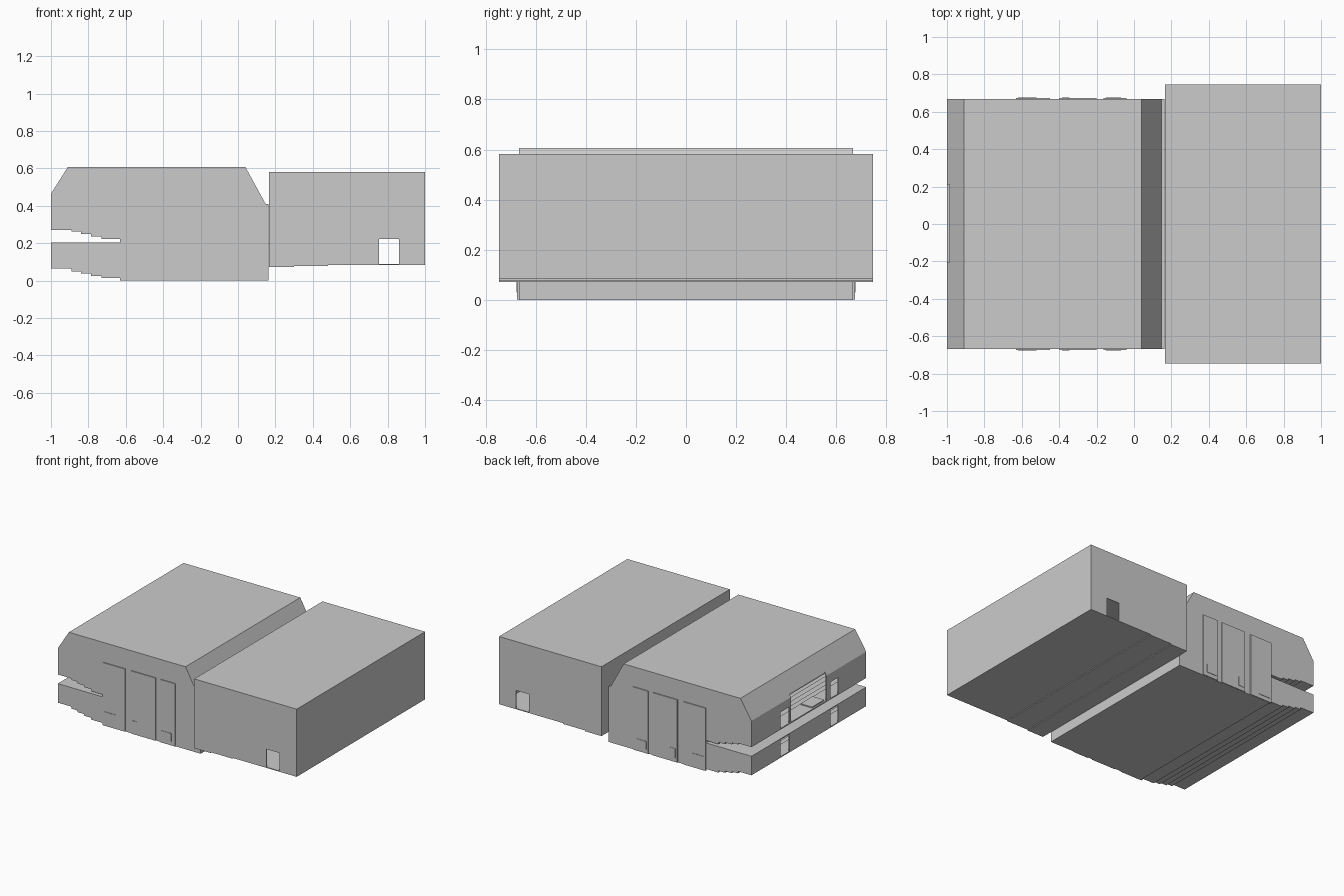
import bpy, bmesh

if "Cube" in bpy.data.objects:
    bpy.data.objects.remove(bpy.data.objects["Cube"])


def make_object(name, bm):
    bmesh.ops.recalc_face_normals(bm, faces=bm.faces)
    mesh = bpy.data.meshes.new(name)
    bm.to_mesh(mesh)
    bm.free()
    ob = bpy.data.objects.new(name, mesh)
    bpy.context.collection.objects.link(ob)
    return ob


def extrude_profile(name, pts, y0, y1):
    """Extrude an x/z outline along y into a closed solid."""
    bm = bmesh.new()
    face = bm.faces.new([bm.verts.new((x, y0, z)) for x, z in pts])
    out = bmesh.ops.extrude_face_region(bm, geom=[face])
    moved = [v for v in out["geom"] if isinstance(v, bmesh.types.BMVert)]
    bmesh.ops.translate(bm, verts=moved, vec=(0, y1 - y0, 0))
    return make_object(name, bm)


def box(name, x, y, z):
    pts = [(x[0], z[0]), (x[1], z[0]), (x[1], z[1]), (x[0], z[1])]
    return extrude_profile(name, pts, *y)


def apply(ob, mod):
    with bpy.context.temp_override(object=ob, active_object=ob):
        bpy.ops.object.modifier_apply(modifier=mod.name)


def hollow(ob, thickness):
    mod = ob.modifiers.new("shell", 'SOLIDIFY')
    mod.thickness = thickness
    mod.offset = -1
    mod.use_even_offset = True
    apply(ob, mod)


def cut(ob, x, y, z):
    cutter = box("cutter", x, y, z)
    cutter.hide_render = True
    mod = ob.modifiers.new("opening", 'BOOLEAN')
    mod.operation = 'DIFFERENCE'
    mod.solver = 'EXACT'
    mod.object = cutter
    apply(ob, mod)
    bpy.data.objects.remove(cutter)


# Tall hall: chamfered roof, stepped undersides and an open slot between two tiers
hall_profile = [
    (0.163, 0.0), (0.163, 0.41), (0.148, 0.41), (0.04, 0.607), (-0.91, 0.607),
    (-1.0, 0.465), (-1.0, 0.272), (-0.89, 0.272), (-0.89, 0.262), (-0.84, 0.262),
    (-0.84, 0.249), (-0.785, 0.249), (-0.785, 0.236), (-0.73, 0.236),
    (-0.73, 0.222), (-0.63, 0.222), (-0.63, 0.205), (-1.0, 0.205),
    (-1.0, 0.065), (-0.89, 0.065), (-0.89, 0.05), (-0.84, 0.05), (-0.84, 0.038),
    (-0.785, 0.038), (-0.785, 0.026), (-0.73, 0.026), (-0.73, 0.013),
    (-0.62, 0.013), (-0.62, 0.0)]
hall = extrude_profile("hall", hall_profile, -0.667, 0.667)
hollow(hall, 0.006)

# Central window and small doorways in the stepped end wall
wall = (-1.05, -0.986)
cut(hall, wall, (-0.205, 0.21), (0.281, 0.489))
for y in ((0.225, 0.33), (-0.34, -0.25)):
    cut(hall, wall, y, (0.281, 0.40))
    cut(hall, wall, y, (0.073, 0.197))

# Ledge just inside the window
box("window_ledge", (-0.985, -0.89), (-0.2, -0.06), (0.276, 0.286))

# Shallow raised panels on both long walls, each with a low sill
panels = [(-0.63, -0.45), (-0.40, -0.20), (-0.163, -0.04)]
sills = [((-0.62, -0.52), 0.105), ((-0.385, -0.345), 0.10), ((-0.15, -0.07), 0.09)]
for side, label in ((-1, "front"), (1, "back")):
    for i, (px, (sx, top)) in enumerate(zip(panels, sills)):
        box(f"{label}_panel_{i + 1}", px,
            sorted((side * 0.660, side * 0.674)), (0.001, 0.462))
        box(f"{label}_sill_{i + 1}", sx,
            sorted((side * 0.670, side * 0.677)), (0.03, top))

# Wide block beside the hall: hollow, slightly stepped base, doorway at each side
block = extrude_profile("block", [
    (0.166, 0.072), (0.30, 0.072), (0.30, 0.078), (0.48, 0.078), (0.48, 0.084),
    (1.0, 0.084), (1.0, 0.582), (0.166, 0.582)], -0.746, 0.746)
hollow(block, 0.005)
for side in (-1, 1):
    cut(block, (0.755, 0.86), sorted((side * 0.73, side * 0.78)), (0.090, 0.222))
